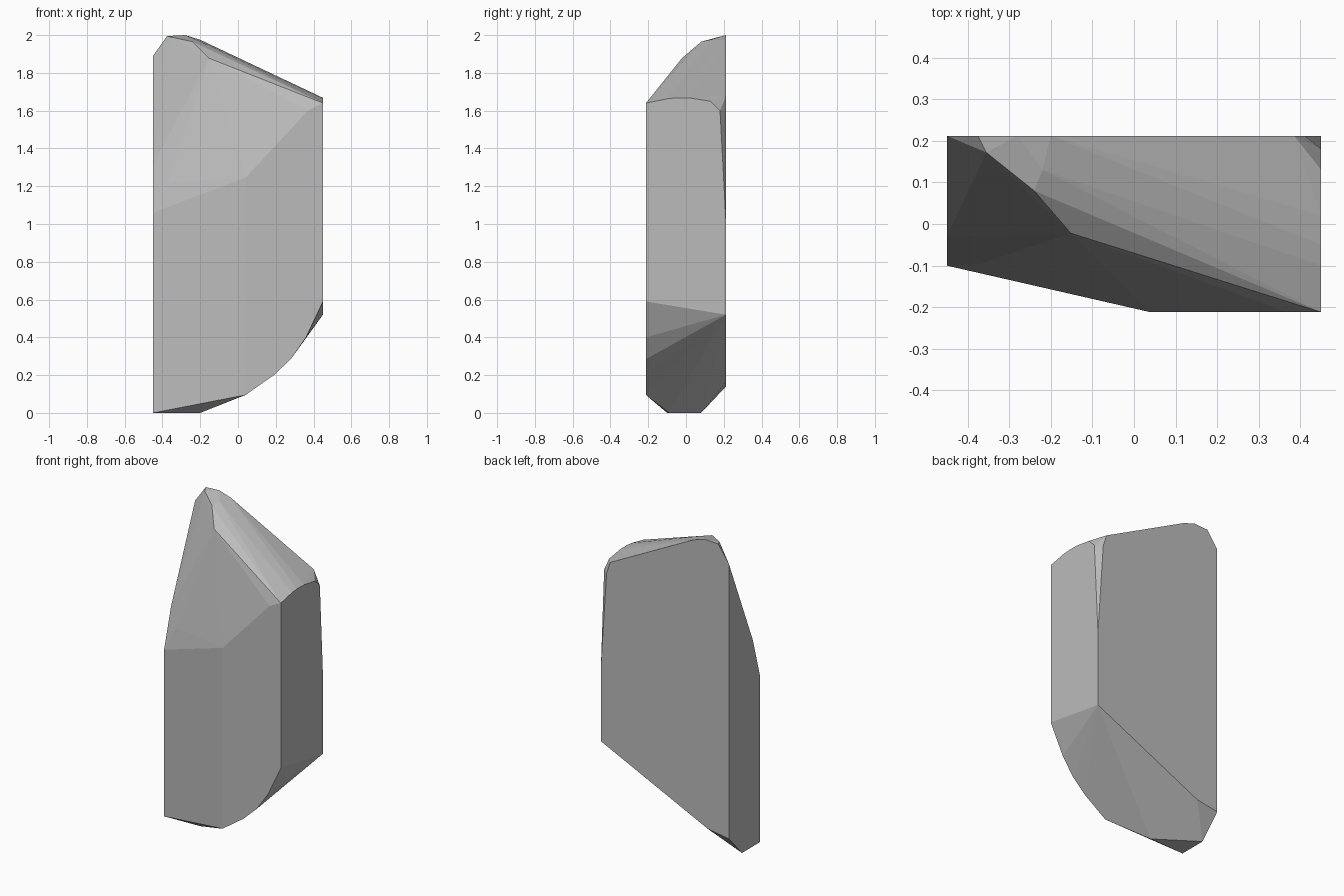
import bpy, bmesh, math

if "Cube" in bpy.data.objects:
    bpy.data.objects.remove(bpy.data.objects["Cube"])

X, Y = 0.45, 0.212   # half width and half depth

# Flat side outlines of the faceted stone slab
back = [(-X, .14), (-.30, .165), (X, .52), (X, 1.0), (.41, 1.60), (.385, 1.675),
        (-.2, 1.975), (-.28, 2.0), (-.375, 1.995), (-X, 1.89)]          # x, z
front = [(.04, .095), (.19, .20), (.28, .285), (.36, .40), (X, .59),
         (X, 1.64), (.37, 1.60), (.04, 1.245)]                          # x, z
right = [(-.10, 1.663), (-.05, 1.668), (.02, 1.667), (.13, 1.65), (.18, 1.60)]  # y, z
left = [(-.10, 0), (.08, 0), (-.10, 1.06), (-.03, 1.31)]                # y, z
# Loose corners: foot, sloped shoulder and the ridge
corners = [(-.2, -.09, 0), (-.37, -.096, 1.22), (-.152, -.022, 1.877),
           (-.24, .08, 1.965), (-.355, .172, 1.99), (-.22, .13, 1.975)]

points = ([(x, Y, z) for x, z in back] + [(x, -Y, z) for x, z in front]
          + [(X, y, z) for y, z in right] + [(-X, y, z) for y, z in left] + corners)

# Wrap the outlines in one convex solid
bm = bmesh.new()
for p in points:
    bm.verts.new(p)
hull = bmesh.ops.convex_hull(bm, input=bm.verts[:])
loose = {v for v in hull["geom_interior"] + hull["geom_unused"]
         if isinstance(v, bmesh.types.BMVert)}
bmesh.ops.delete(bm, geom=list(loose), context='VERTS')
bmesh.ops.dissolve_limit(bm, angle_limit=math.radians(0.5),
                         verts=bm.verts[:], edges=bm.edges[:])
bmesh.ops.recalc_face_normals(bm, faces=bm.faces[:])

mesh = bpy.data.meshes.new("stone_slab")
bm.to_mesh(mesh)
bm.free()

grey = bpy.data.materials.new("stone grey")
grey.diffuse_color = (0.5, 0.5, 0.5, 1)
grey.use_nodes = True
grey.node_tree.nodes["Principled BSDF"].inputs["Base Color"].default_value = grey.diffuse_color
mesh.materials.append(grey)
slab = bpy.data.objects.new("stone_slab", mesh)
bpy.context.collection.objects.link(slab)
